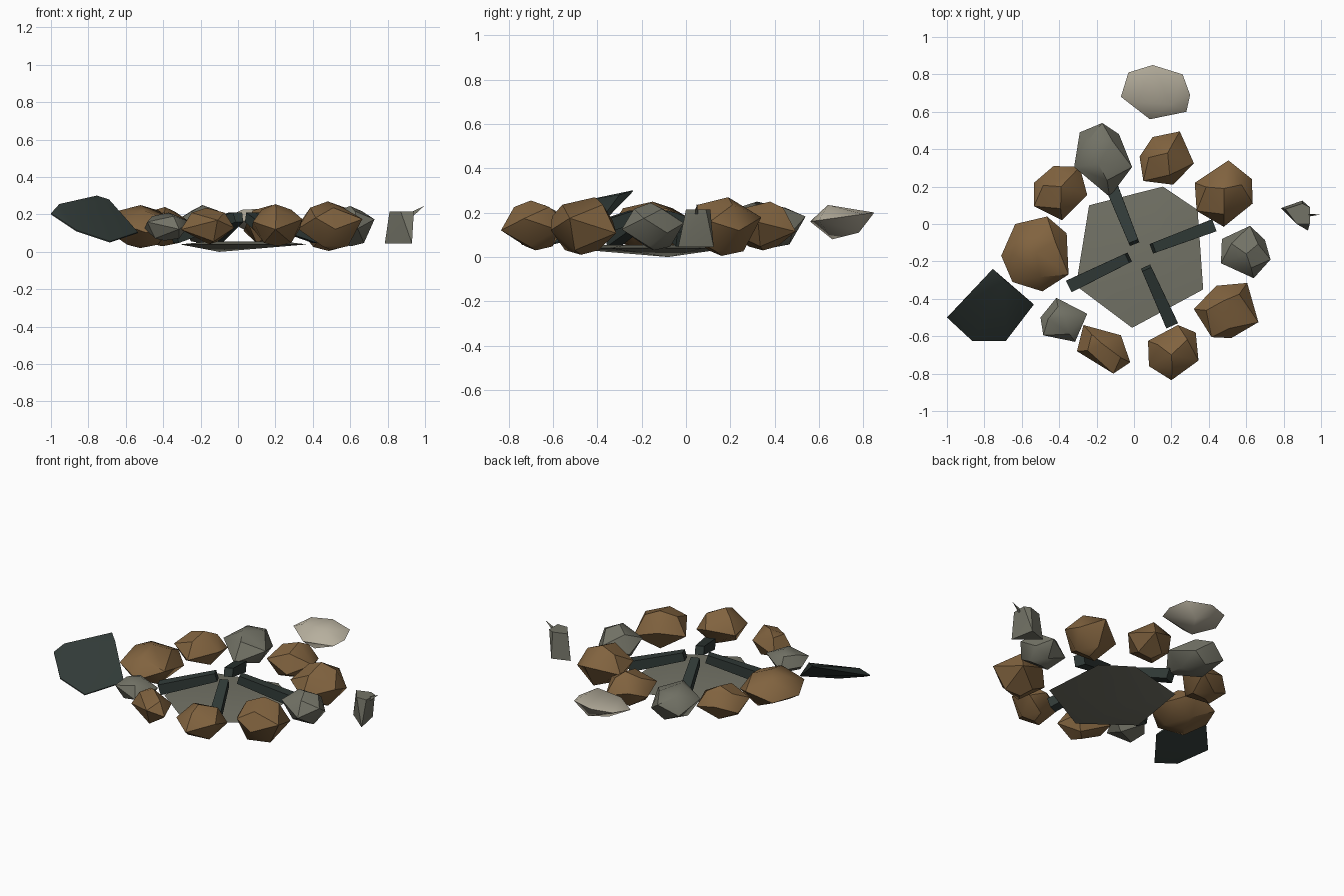
import bpy
import bmesh
import math
import random
from mathutils import Vector

random.seed(4)
default_cube = bpy.data.objects.get("Cube")
if default_cube:
    bpy.data.objects.remove(default_cube, do_unlink=True)


def make_material(name, red, green, blue):
    material = bpy.data.materials.new(name)
    material.use_nodes = True
    color = (red, green, blue, 1)
    material.diffuse_color = color
    material.node_tree.nodes["Principled BSDF"].inputs["Base Color"].default_value = color
    return material


brown = make_material("brown stone", .22, .125, .05)
gray = make_material("gray stone", .17, .17, .133)
cream = make_material("pale stone", .47, .43, .34)
dark = make_material("dark charcoal", .03, .042, .038)


def hull_object(name, material, points, smooth_angle=38):
    """Wrap a set of points in a closed convex mesh."""
    bm = bmesh.new()
    for point in points:
        bm.verts.new(point)
    result = bmesh.ops.convex_hull(bm, input=bm.verts)
    loose = set(result["geom_interior"]) | set(result["geom_unused"])
    loose_verts = [item for item in loose if isinstance(item, bmesh.types.BMVert)]
    bmesh.ops.delete(bm, geom=loose_verts, context='VERTS')
    bmesh.ops.dissolve_limit(bm, angle_limit=math.radians(2), verts=bm.verts, edges=bm.edges)
    bmesh.ops.recalc_face_normals(bm, faces=bm.faces)
    mesh = bpy.data.meshes.new(name)
    bm.to_mesh(mesh)
    bm.free()
    mesh.materials.append(material)
    mesh.shade_smooth()
    mesh.set_sharp_from_angle(angle=math.radians(smooth_angle))
    obj = bpy.data.objects.new(name, mesh)
    bpy.context.collection.objects.link(obj)
    return obj


def middle(outline):
    return sum((Vector(p) for p in outline), Vector((0, 0))) / len(outline)


def ring(outline, scale, z):
    """Shrink an outline about its middle and lift it to a height."""
    center = middle(outline)
    return [(*center.lerp(Vector(p), scale), z) for p in outline]


def rock(name, material, outline, low, high, peak):
    """Rough stone: jagged girdle, sloping crown with a peak, small base."""
    height = high - low
    points = [(*peak, high)]
    for index, point in enumerate(outline):
        level = (.4, .62)[index % 2] + random.uniform(-.06, .06)
        points.append((*point, low + height * level))
    points += ring(outline, .62, high - height * .13)[::2]
    points += ring(outline, .55, low + height * .08)[1::2]
    points.append((*middle(outline), low))
    return hull_object(name, material, points)


# Stones around the fire, clockwise from the back
rock("back_stone", brown,
     [(.03, .36), (.1, .465), (.245, .495), (.32, .325), (.21, .21), (.05, .23)],
     .03, .25, (.18, .38))
rock("back_left_stone", brown,
     [(.325, .22), (.505, .34), (.63, .24), (.635, .11), (.48, -.015), (.335, .07)],
     .005, .27, (.48, .19))
rock("left_gray_stone", gray,
     [(.47, -.08), (.62, -.01), (.7, -.085), (.73, -.19), (.64, -.29), (.465, -.21)],
     .03, .245, (.6, -.16))
rock("front_left_stone", brown,
     [(.32, -.455), (.44, -.33), (.605, -.315), (.665, -.525), (.52, -.61), (.415, -.605)],
     .01, .27, (.48, -.41))
rock("front_stone", brown,
     [(.075, -.625), (.235, -.54), (.33, -.58), (.345, -.73), (.2, -.835), (.08, -.76)],
     .03, .255, (.2, -.7))
rock("front_right_stone", brown,
     [(-.27, -.54), (-.07, -.595), (-.02, -.74), (-.11, -.8), (-.305, -.68)],
     .04, .235, (-.17, -.64))
rock("front_right_gray_stone", gray,
     [(-.415, -.395), (-.25, -.48), (-.315, -.63), (-.485, -.595), (-.5, -.5)],
     .06, .21, (-.37, -.5))
rock("right_large_stone", brown,
     [(-.635, 0), (-.465, .04), (-.36, -.05), (-.35, -.27), (-.49, -.36), (-.65, -.31), (-.71, -.17)],
     .02, .25, (-.52, -.15))
rock("back_right_stone", brown,
     [(-.535, .22), (-.43, .31), (-.29, .305), (-.25, .155), (-.385, .02), (-.535, .095)],
     .03, .24, (-.39, .2))
rock("back_right_gray_stone", gray,
     [(-.29, .49), (-.17, .54), (-.08, .48), (-.01, .305), (-.13, .145), (-.32, .305)],
     .04, .25, (-.19, .32))

# Ash bed: a thin lens with its lowest point off centre
ash_outline = [(-.24, .1), (.155, .2), (.34, .075), (.37, -.35), (-.01, -.555), (-.31, -.33)]
hull_object("ash_bed", gray,
            ring(ash_outline, 1, .04) + ring(ash_outline, .6, .055) + [(-.1, -.08, 0)])

# Outlying pale stone, tilted up toward the back and softly shaded
pale_outline = [(-.03, .81), (.1, .85), (.26, .8), (.3, .69), (.28, .6), (.085, .56), (-.07, .68)]
pale_points = [(x, y, .16 + (y - .56) * .14) for x, y in pale_outline]
pale_points += [(.02, .65, .225), (.2, .64, .235), (.1, .66, .08), (.17, .78, .11)]
hull_object("pale_outlying_stone", cream, pale_points, 55)

# Leaning dark slab: a thin, slightly bowed plate
slab_points = []
for x, y, z in [(-1, -.5, .2), (-.955, -.455, .25), (-.755, -.24, .295), (-.69, -.3, .275),
                (-.535, -.43, .1), (-.685, -.625, .05), (-.865, -.625, .11)]:
    slab_points += [(x, y, z), (x, y, z + .006)]
hull_object("leaning_slab", dark, slab_points)

# Outlying upright chip with a thin splinter
chip_base = [(.785, .085), (.9, .125), (.93, -.035)]
chip_top = [(.81, .08), (.9, .11), (.94, .09), (.94, 0), (.87, 0)]
hull_object("upright_chip", gray, ring(chip_base, 1, .045) + ring(chip_top, 1, .215))
hull_object("chip_splinter", gray,
            [(.935, .04, .19), (.935, .055, .19), (.93, .05, .215), (.995, .05, .245)])


# Charred logs leaning up toward the middle of the fire, thicker at the outer end
def log(name, inner, outer):
    start, end = Vector((*inner, .185)), Vector((*outer, .08))
    along = (end - start).normalized()
    side = along.cross(Vector((0, 0, 1))).normalized()
    upward = side.cross(along)
    corners = []
    for center, half in ((start, .027), (end, .034)):
        for a in (-half, half):
            for b in (-half, half):
                corners.append(center + side * a + upward * b)
    return hull_object(name, dark, corners)


log("back_log", (0, -.1), (-.12, .2))
log("left_log", (.1, -.13), (.42, -.01))
log("right_log", (-.03, -.18), (-.34, -.33))
log("front_log", (.065, -.235), (.2, -.535))
